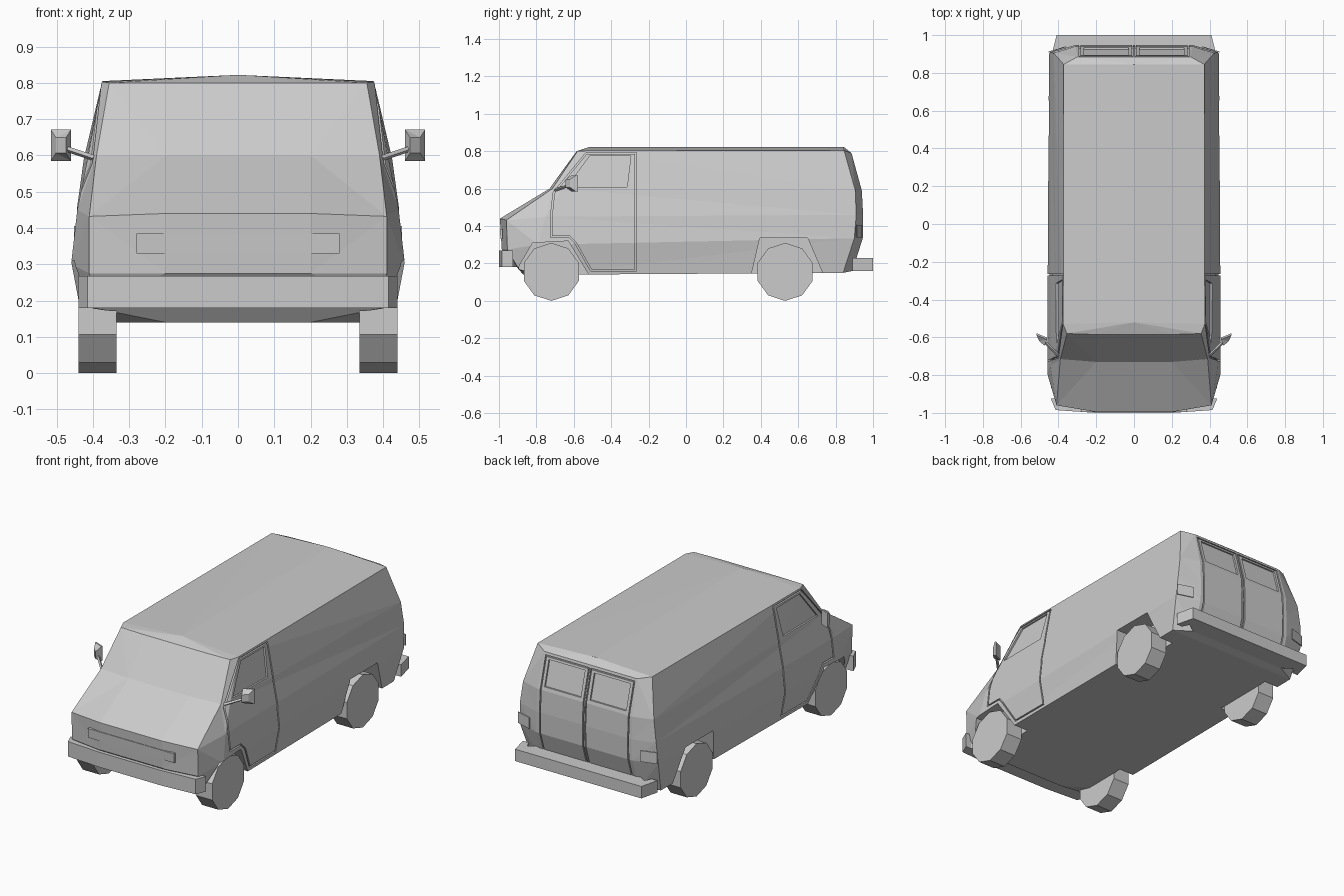
import bpy, bmesh, math
from mathutils import Vector, Matrix
from mathutils.bvhtree import BVHTree

cube = bpy.data.objects.get("Cube")
if cube:
    bpy.data.objects.remove(cube, do_unlink=True)

paint = bpy.data.materials.new("plain_grey")
paint.use_nodes = True
GREY = (0.6, 0.6, 0.6, 1)
paint.diffuse_color = GREY
paint.node_tree.nodes["Principled BSDF"].inputs["Base Color"].default_value = GREY


def finish(name, bm):
    """Turn a bmesh into a flat-shaded object."""
    bmesh.ops.recalc_face_normals(bm, faces=bm.faces[:])
    mesh = bpy.data.meshes.new(name)
    bm.to_mesh(mesh)
    bm.free()
    mesh.materials.append(paint)
    obj = bpy.data.objects.new(name, mesh)
    bpy.context.collection.objects.link(obj)
    return obj


def loft(name, rings):
    """Skin closed rings and cap both ends."""
    bm = bmesh.new()
    rows = [[bm.verts.new(p) for p in ring] for ring in rings]
    n = len(rows[0])
    for low, high in zip(rows, rows[1:]):
        for i in range(n):
            j = (i + 1) % n
            bm.faces.new((low[i], low[j], high[j], high[i]))
    bm.faces.new(rows[0])
    bm.faces.new(rows[-1])
    bmesh.ops.remove_doubles(bm, verts=bm.verts[:], dist=0.0005)
    bmesh.ops.triangulate(bm, faces=[f for f in bm.faces if len(f.verts) > 3])
    bmesh.ops.recalc_face_normals(bm, faces=bm.faces[:])
    return finish(name, bm)


def mirrored(half):
    return half + [(-x, y, z) for x, y, z in reversed(half)]


def cut(target, cutter):
    mod = target.modifiers.new("cut", "BOOLEAN")
    mod.operation = "DIFFERENCE"
    mod.solver = "EXACT"
    mod.object = cutter
    cutter.hide_render = True
    cutter.hide_viewport = True
    cutter.display_type = "WIRE"


# Body shell: half rings from the floor to the roof ridge, front to back
floor_ring = [(.2, -.87, .14), (.40, -.90, .18), (.43, -.72, .14), (.425, .84, .15), (.32, .89, .16)]
waist = [(.2, -.985, .275), (.41, -.955, .275), (.46, -.79, .30), (.45, .90, .335), (.31, .945, .335)]
nose_edge = [(.2, -.995, .44), (.41, -.96, .432), (.443, -.75, .45), (.443, .91, .46), (.31, .947, .46)]
sill = [(.2, -.73, .60), (.39, -.715, .60), (.413, -.66, .60), (.425, .905, .59), (.31, .94, .59)]
eaves = [(.2, -.585, .80), (.355, -.58, .80), (.375, -.53, .803), (.372, .845, .805), (.30, .885, .79)]
ridge = [(0, -.52, .822)] * 3 + [(0, .845, .822)] * 2
body = loft("body", [mirrored(r) for r in (floor_ring, waist, nose_edge, sill, eaves, ridge)])
shell = bmesh.new()
shell.from_mesh(body.data)
tree = BVHTree.FromBMesh(shell)
shell.free()


def engrave(name, points, side, depth, width=None):
    """Press a flat outline into the side or rear: a groove if width is given, else a recess."""
    ray = Vector((-side, 0, 0)) if side else Vector((0, -1, 0))

    def lift(u, v, rise):
        start = Vector((2 * side, u, v)) if side else Vector((u, 2, v))
        hit = tree.ray_cast(start, ray)[0]
        if hit is None:
            hit = Vector((.41 * side, u, v)) if side else Vector((u, .93, v))
        return hit - ray * rise

    def offset(pts, w):
        flat = [Vector(p) for p in pts]
        area = sum(a.x * b.y - b.x * a.y for a, b in zip(flat, flat[1:] + flat[:1]))
        out = []
        for i, p in enumerate(flat):
            a = (p - flat[i - 1]).normalized()
            b = (flat[(i + 1) % len(flat)] - p).normalized()
            na, nb = Vector((-a.y, a.x)), Vector((-b.y, b.x))
            out.append(p + (na + nb) * (math.copysign(w, area) / (1 + na.dot(nb))))
        return out

    bm = bmesh.new()
    loops = [points] + ([offset(points, width)] if width else [])
    rings = [[[bm.verts.new(lift(u, v, r)) for u, v in loop] for r in (-depth, .02)] for loop in loops]
    n = len(points)
    for i in range(n):
        j = (i + 1) % n
        for low, high in rings:
            bm.faces.new((low[i], low[j], high[j], high[i]))
        if width:
            for a, b in zip(rings[0], rings[1]):
                bm.faces.new((a[i], a[j], b[j], b[i]))
    if not width:
        for ring in rings[0]:
            bm.faces.new(ring)
    bmesh.ops.triangulate(bm, faces=bm.faces[:])
    cut(body, finish(name, bm))


def prism(name, outline, x0, x1):
    return loft(name, [[(x, y, z) for y, z in outline] for x in (x0, x1)])


front_arch = [(-.50, .10), (-.52, .14), (-.63, .32), (-.82, .31), (-.89, .19), (-.91, .10)]
rear_arch = [(.34, .10), (.395, .337), (.65, .337), (.73, .15), (.75, .10)]
cab_door = [(-.725, .34), (-.725, .45), (-.71, .58), (-.535, .793), (-.265, .793), (-.265, .60),
            (-.265, .45), (-.265, .31), (-.265, .16), (-.51, .16), (-.595, .31), (-.625, .34)]
cab_window = [(-.635, .61), (-.515, .775), (-.295, .775), (-.315, .61)]

for s, word in ((1, "left"), (-1, "right")):
    # Wheel wells, doors and windows
    for part, outline in (("front", front_arch), ("rear", rear_arch)):
        cut(body, prism(f"{part}_{word}_wheel_well_cutter", outline, .335 * s, .6 * s))
    engrave(f"{word}_cab_door_groove", cab_door, s, .01, .008)
    engrave(f"{word}_cab_window_recess", cab_window, s, .01)
    engrave(f"{word}_rear_door_groove",
            [(s * x, z) for x, z in ((.004, .18), (.004, .335), (.004, .46), (.004, .59), (.004, .775),
                                     (.29, .775), (.29, .59), (.29, .46), (.29, .335), (.29, .18))],
            0, .008, .007)
    engrave(f"{word}_rear_window_recess",
            [(s * x, z) for x, z in ((.03, .61), (.03, .755), (.265, .755), (.265, .61))], 0, .01)

    # Ten-sided wheels
    for y, part in ((-.72, "front"), (.53, "rear")):
        rim = [(y + .155 * math.sin(k * math.pi / 5), .155 - .155 * math.cos(k * math.pi / 5))
               for k in range(10)]
        prism(f"{part}_{word}_wheel", rim, .335 * s, .44 * s)

    # Mirror head with a tapered front, and its arm
    head = []
    for y, t in ((-.632, .5), (-.60, 1), (-.59, 1)):
        head.append([(s * (.488 + a * .028 * t), y + a * .012, .628 + b * .043 * t)
                     for a, b in ((-1, -1), (1, -1), (1, 1), (-1, 1))])
    loft(f"{word}_mirror", head)
    a, b = Vector((s * .395, -.70, .592)), Vector((s * .485, -.612, .622))
    bm = bmesh.new()
    turn = (b - a).to_track_quat("Z", "Y").to_matrix().to_4x4()
    bmesh.ops.create_cone(bm, segments=4, radius1=.008, radius2=.008, depth=(b - a).length,
                          cap_ends=True, matrix=Matrix.Translation((a + b) / 2) @ turn)
    finish(f"{word}_mirror_arm", bm)

    # Tail lamp wrapped round the rear corner
    lamp = [(.36, .936), (.39, .927), (.452, .908), (.452, .913), (.36, .941)]
    loft(f"{word}_tail_lamp", [[(s * x, y, z) for x, y in lamp] for z in (.34, .405)])

# Wrap-round bumpers
for name, half, z0, z1 in (
        ("front_bumper", [(.20, -1), (.415, -.985), (.44, -.925), (.405, -.925)], .18, .268),
        ("rear_bumper", [(.41, 1), (.437, .89), (.40, .89), (.38, .93)], .16, .23)):
    inner = -.88 if name == "front_bumper" else .88
    half = half + [(.30, inner)]
    loft(name, [mirrored([(x, y, z) for x, y in half]) for z in (z0, z1)])

# Thin nose panel
loft("nose_panel", [[(x, y, z) for x, y in ((-.28, -.98), (.28, -.98), (.28, -.992 - d), (.2, -.992 - d),
                                            (-.2, -.992 - d), (-.28, -.992 - d))]
                    for z, d in ((.33, 0), (.385, .003))])
